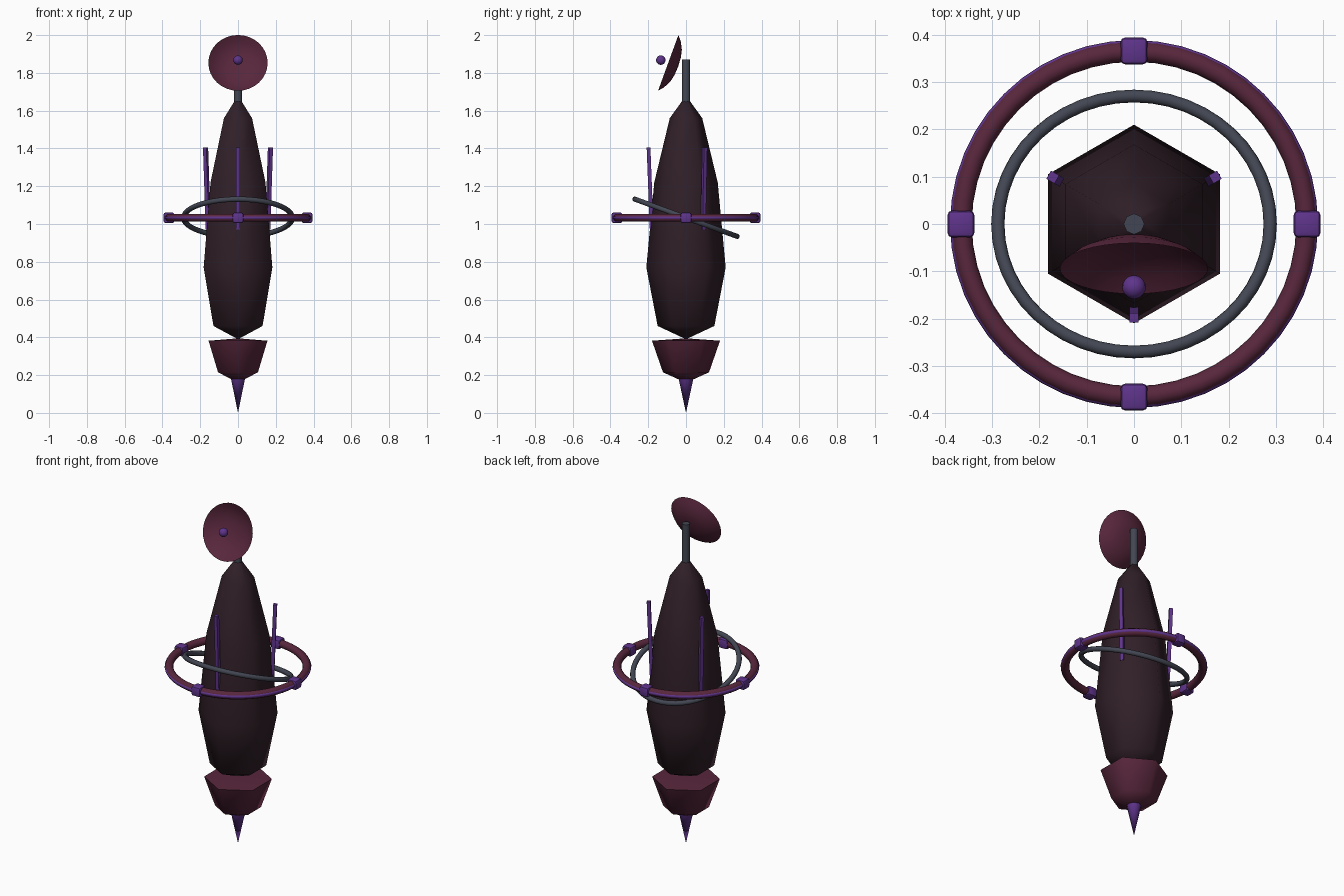
import bpy, bmesh, math
from mathutils import Matrix, Vector

if "Cube" in bpy.data.objects:
    bpy.data.objects.remove(bpy.data.objects["Cube"])


def material(name, rgb):
    m = bpy.data.materials.new(name)
    m.diffuse_color = (*rgb, 1)
    m.use_nodes = True
    m.node_tree.nodes["Principled BSDF"].inputs["Base Color"].default_value = m.diffuse_color
    return m


DARK = material("dark_hull", (0.030, 0.014, 0.021))
RED = material("wine_red", (0.098, 0.020, 0.045))
PURPLE = material("purple", (0.115, 0.034, 0.26))
GREY = material("steel", (0.055, 0.062, 0.085))


def finish(bm, name, mat, angle):
    bmesh.ops.remove_doubles(bm, verts=bm.verts, dist=1e-5)
    bmesh.ops.recalc_face_normals(bm, faces=bm.faces)
    me = bpy.data.meshes.new(name)
    bm.to_mesh(me)
    bm.free()
    ob = bpy.data.objects.new(name, me)
    bpy.context.collection.objects.link(ob)
    me.materials.append(mat)
    bpy.ops.object.select_all(action='DESELECT')
    ob.select_set(True)
    bpy.context.view_layer.objects.active = ob
    bpy.ops.object.shade_smooth_by_angle(angle=math.radians(angle))
    return ob


def lathe(name, profile, sides, mat, angle=40, matrix=Matrix(), closed=False):
    """Revolve (radius, height) points around z, first corner facing -y."""
    bm = bmesh.new()
    rings = []
    for r, z in profile:
        ring = []
        for i in range(sides):
            a = 2 * math.pi * i / sides - math.pi / 2
            ring.append(bm.verts.new(matrix @ Vector((r * math.cos(a), r * math.sin(a), z))))
        rings.append(ring)
    pairs = list(zip(rings, rings[1:]))
    if closed:
        pairs.append((rings[-1], rings[0]))
    for a, b in pairs:
        for i in range(sides):
            j = (i + 1) % sides
            bm.faces.new((a[i], a[j], b[j], b[i]))
    return finish(bm, name, mat, angle)


def torus(name, R, r, mat, matrix, minor=10):
    circle = [(R + r * math.cos(2 * math.pi * k / minor), r * math.sin(2 * math.pi * k / minor))
              for k in range(minor)]
    return lathe(name, circle, 48, mat, 60, matrix, closed=True)


def box(name, size, mat, matrix, bevel=0):
    bm = bmesh.new()
    bmesh.ops.create_cube(bm, size=1)
    bmesh.ops.scale(bm, vec=size, verts=bm.verts)
    if bevel:
        bmesh.ops.bevel(bm, geom=bm.edges[:], offset=bevel, segments=2, profile=0.5, affect='EDGES')
    bm.transform(matrix)
    return finish(bm, name, mat, 35)


# Hexagonal hull
lathe("hull", [(0, 0.39), (0.15, 0.46), (0.21, 0.77), (0.168, 1.22),
               (0.086, 1.56), (0.018, 1.655), (0, 1.66)], 6, DARK, 65)

# Engine bell and spike underneath
lathe("engine_bell", [(0, 0.395), (0.18, 0.382), (0.122, 0.215),
                      (0.045, 0.18), (0, 0.18)], 6, RED, 65)
lathe("tail_spike", [(0, 0), (0.041, 0.19), (0, 0.19)], 10, PURPLE)

# Mast on top
lathe("mast", [(0, 1.63), (0.022, 1.63), (0.022, 1.87), (0, 1.87)], 8, GREY, 50)

# Dish: local +z faces forward and tilts up by 20 degrees
tilt = Matrix.Translation((0, -0.094, 1.853)) @ Matrix.Rotation(math.radians(70), 4, 'X')
lathe("dish", [(0, -0.056), (0.05, -0.053), (0.09, -0.044), (0.13, -0.023), (0.157, 0)],
      32, RED, 60, tilt)
feed = bmesh.new()
bmesh.ops.create_uvsphere(feed, u_segments=16, v_segments=10, radius=0.025)
feed.transform(tilt @ Matrix.Translation((0, 0, 0.042)))
finish(feed, "dish_feed", PURPLE, 60)

# Rings around the hull
level = Matrix.Translation((0, 0, 1.033))
torus("outer_ring", 0.365, 0.022, RED, level)
torus("outer_ring_trim", 0.379, 0.010, PURPLE, level)
torus("inner_ring", 0.288, 0.014, GREY, level @ Matrix.Rotation(math.radians(-20), 4, 'X'))

# Blocks clamped on the outer ring
for i in range(4):
    box(f"ring_block_{i + 1}", (0.057, 0.057, 0.055), PURPLE,
        level @ Matrix.Rotation(i * math.pi / 2, 4, 'Z') @ Matrix.Translation((0.366, 0, 0)), 0.01)

# Slim blades standing on three hull edges, leaning slightly outward
for i in range(3):
    turn = Matrix.Rotation(math.radians(-90 + 120 * i), 4, 'Z')
    lean = Matrix.Rotation(math.radians(2.2), 4, 'Y')
    box(f"blade_{i + 1}", (0.02, 0.02, 0.435), PURPLE,
        turn @ Matrix.Translation((0.190, 0, 1.188)) @ lean)
